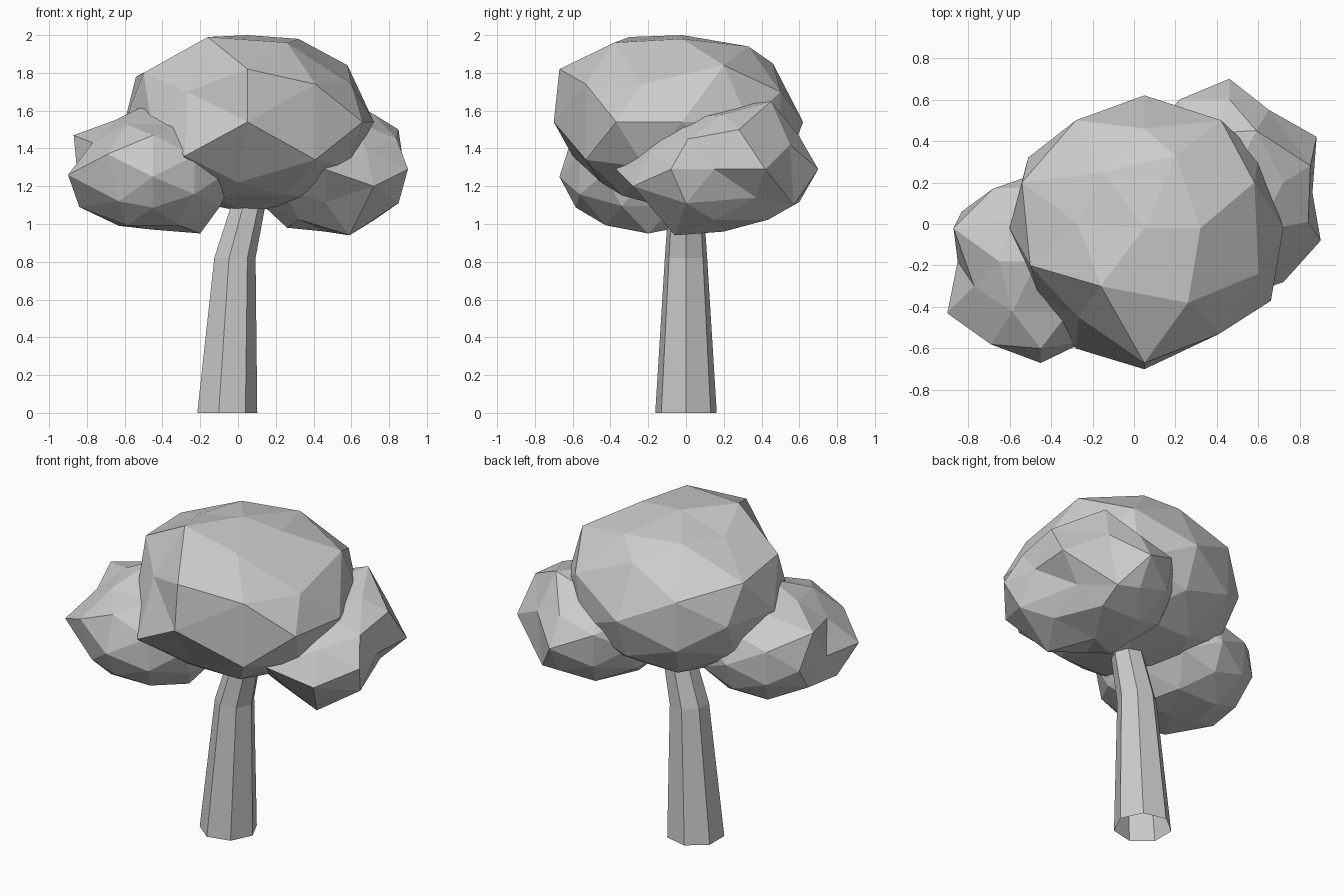
import bpy, bmesh, math
from mathutils import Vector, Matrix

grey = bpy.data.materials.new("plain grey")
grey.diffuse_color = (0.6, 0.6, 0.6, 1)


def finish(bm, name):
    bmesh.ops.recalc_face_normals(bm, faces=bm.faces[:])
    mesh = bpy.data.meshes.new(name)
    bm.to_mesh(mesh)
    bm.free()
    mesh.materials.append(grey)
    ob = bpy.data.objects.new(name, mesh)
    bpy.context.collection.objects.link(ob)
    return ob


def foliage(name, centre, radii, pulls):
    """Low-poly ball whose nearest corners are pulled to the given points."""
    bm = bmesh.new()
    bmesh.ops.create_icosphere(bm, subdivisions=2, radius=1,
                               matrix=Matrix.Rotation(math.radians(-31.717), 4, 'Y'))
    centre = Vector(centre)
    dirs = {v: v.co.normalized() for v in bm.verts}
    for v in bm.verts:
        v.co = centre + Vector(a * b for a, b in zip(dirs[v], radii))
    for p in pulls:
        d = Vector(a / b for a, b in zip(Vector(p) - centre, radii)).normalized()
        max(dirs, key=lambda v: dirs[v].dot(d)).co = p
    return finish(bm, name)


# Trunk: seven-sided tube, open below, bending towards the crown
bm = bmesh.new()
rings = []
for x, z, r in [(-0.065, 0, 0.167), (-0.022, 0.82, 0.115), (0.05, 1.1, 0.095), (0.06, 1.25, 0.09)]:
    rings.append([bm.verts.new((x + r * math.cos(math.tau * i / 7),
                                r * math.sin(math.tau * i / 7), z)) for i in range(7)])
for lo, hi in zip(rings, rings[1:]):
    for i in range(7):
        j = (i + 1) % 7
        bm.faces.new((lo[i], lo[j], hi[j], hi[i]))
bm.faces.new(rings[-1])
finish(bm, "trunk")

# Main crown
foliage("main_crown", (0.05, -0.02, 1.54), (0.66, 0.64, 0.48), [
    (0.05, -0.02, 2.0), (0.32, -0.02, 1.98), (-0.27, 0, 1.92),
    (0.26, -0.38, 1.96), (0.2, 0.33, 1.94), (-0.16, -0.3, 1.99), (-0.15, 0.25, 1.94),
    (0.05, -0.67, 1.82), (0.05, 0.46, 1.85), (0.05, -0.7, 1.54), (0.05, 0.62, 1.54),
    (0.41, -0.53, 1.74), (0.41, -0.53, 1.34), (-0.27, -0.45, 1.7), (-0.28, -0.6, 1.36),
    (-0.28, 0.5, 1.7), (0.42, 0.5, 1.7),
    (0.66, -0.37, 1.54), (0.72, -0.02, 1.54), (0.58, 0.2, 1.84), (0.6, -0.24, 1.74),
    (0.6, 0.33, 1.54), (-0.6, -0.02, 1.54), (-0.5, -0.2, 1.8), (-0.54, 0.2, 1.78),
    (-0.51, 0.32, 1.54), (-0.46, -0.34, 1.54), (0.0, -0.45, 1.22), (0.05, 0, 1.06),
])

# Lower left clump
foliage("left_clump", (-0.45, -0.2, 1.26), (0.44, 0.45, 0.33), [
    (-0.45, -0.67, 1.25), (-0.45, -0.6, 1.47), (-0.9, -0.43, 1.26), (-0.85, -0.18, 1.26),
    (-0.87, -0.02, 1.47), (-0.77, -0.3, 1.43), (-0.69, -0.58, 1.37), (-0.63, -0.55, 1.12),
    (-0.84, -0.3, 1.09), (-0.47, -0.18, 1.64), (-0.65, -0.18, 1.55), (-0.83, 0.06, 1.25),
    (-0.45, -0.2, 0.97), (-0.2, -0.2, 0.95), (-0.63, -0.2, 0.99), (-0.68, 0.17, 1.37),
])

# Lower right clump
foliage("right_clump", (0.46, 0.2, 1.29), (0.44, 0.47, 0.33), [
    (0.46, 0.7, 1.29), (0.9, -0.08, 1.29), (0.85, 0.28, 1.5), (0.84, 0.01, 1.45),
    (0.88, 0.42, 1.29), (0.86, 0.15, 1.29), (0.59, 0.45, 1.65), (0.65, 0.55, 1.42),
    (0.85, 0.0, 1.11), (0.73, 0.37, 1.14), (0.72, -0.28, 1.2), (0.59, -0.06, 0.94),
    (0.46, -0.37, 1.29), (0.6, 0.57, 1.1), (0.72, 0.15, 1.02), (0.22, 0.6, 1.4),
    (0.72, 0.2, 1.58), (0.26, 0.1, 0.98),
])
